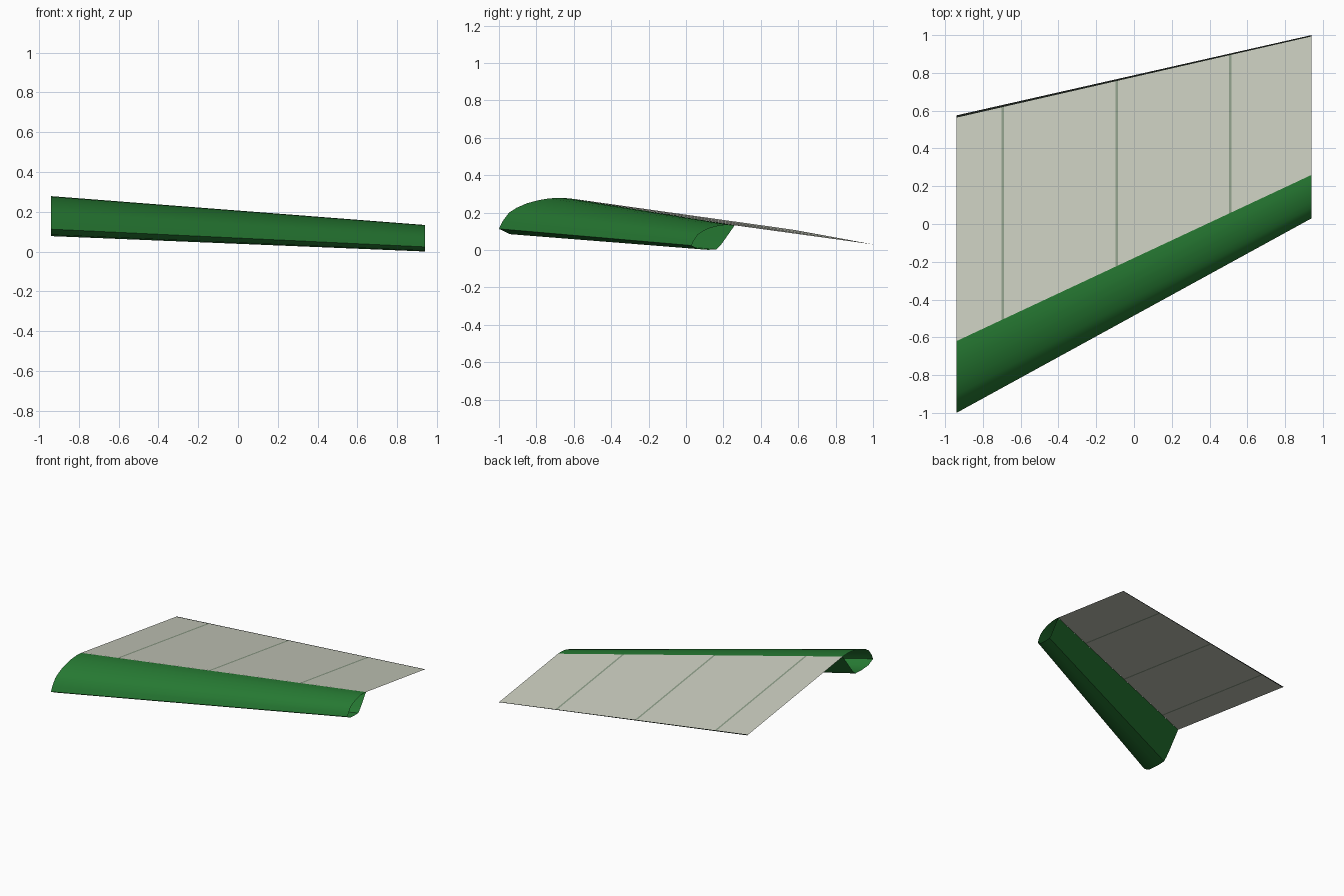
import bpy
import math

if "Cube" in bpy.data.objects:
    bpy.data.objects.remove(bpy.data.objects["Cube"])


def material(name, rgb):
    m = bpy.data.materials.new(name)
    m.diffuse_color = (*rgb, 1)
    m.use_nodes = True
    m.node_tree.nodes["Principled BSDF"].inputs["Base Color"].default_value = m.diffuse_color
    return m


green = material("green", (0.019, 0.19, 0.032))
cloth = material("pale_grey", (0.58, 0.60, 0.51))
seam_grey = material("seam_grey_green", (0.27, 0.34, 0.25))
black = material("black", (0.008, 0.011, 0.008))

HALF = 0.94  # half span


def span(x, left, right):
    """Linear blend between the left and right end values."""
    return left + (right - left) * (x + HALF) / (2 * HALF)


def make(name, verts, faces, mats, rule=None):
    me = bpy.data.meshes.new(name)
    me.from_pydata(verts, [], faces)
    for m in mats:
        me.materials.append(m)
    if rule:
        for p in me.polygons:
            p.material_index = rule(p.center)
    ob = bpy.data.objects.new(name, me)
    bpy.context.collection.objects.link(ob)
    return ob


# Leading sleeve: open, tapered, swept tube (profile: chord fraction, height fraction)
profile = [(0, 0), (0.05, 0.24), (0.14, 0.52), (0.25, 0.68), (0.39, 0.82),
           (0.55, 0.92), (0.70, 0.98), (0.86, 1.0), (1.0, 0.98),
           (0.86, 0.56), (0.74, 0.20), (0.66, -0.02), (0.58, -0.19),
           (0.38, -0.21), (0.15, -0.17)]
n = len(profile)
verts = []
for x in (-HALF, HALF):
    for c, h in profile:
        verts.append((x, span(x, -1.0, 0.03) + c * span(x, 0.38, 0.23),
                      span(x, 0.113, 0.024) + h * span(x, 0.166, 0.11)))
faces = [(i, i + n, (i + 1) % n + n, (i + 1) % n) for i in range(n)]
sleeve = make("leading_sleeve", verts, faces, [green])
bpy.context.view_layer.objects.active = sleeve
sleeve.select_set(True)
bpy.ops.object.shade_smooth_by_angle(angle=math.radians(40))

# Cloth panel: flat sheet with narrow seam strips and a dark trailing tape
seams = (-0.695, -0.092, 0.509)
W = 0.007
xs = [-HALF] + [s + d for s in seams for d in (-W, W)] + [HALF]


def rows(x):
    front = (span(x, -0.62, 0.26), span(x, 0.276, 0.132))
    back = (span(x, 0.575, 1.0), span(x, 0.108, 0.03))
    t = 1 - span(x, 0.012, 0.007) / (back[0] - front[0])
    mid = tuple(f + (b - f) * t for f, b in zip(front, back))
    return front, mid, back


verts = [(x, y, z) for x in xs for y, z in rows(x)]
faces = [(3 * i + j, 3 * i + 3 + j, 3 * i + 4 + j, 3 * i + 1 + j)
         for i in range(len(xs) - 1) for j in range(2)]


def panel_colour(c):
    if c.y > rows(c.x)[1][0]:
        return 2
    return 1 if any(abs(c.x - s) < W for s in seams) else 0


make("cloth_panel", verts, faces, [cloth, seam_grey, black], panel_colour)
